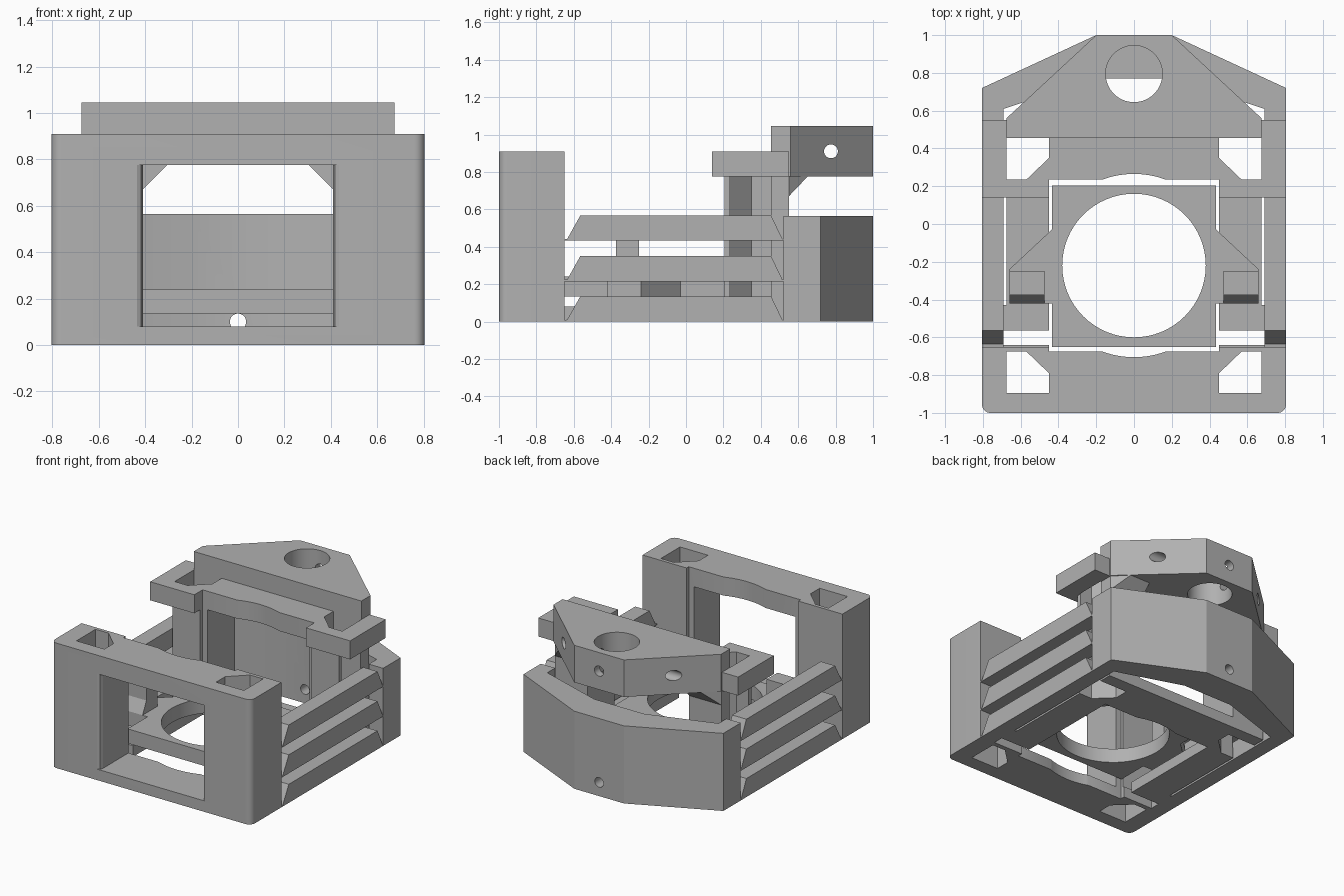
import bpy, bmesh, math
from mathutils import Vector

cube = bpy.data.objects.get("Cube")
if cube:
    bpy.data.objects.remove(cube, do_unlink=True)

grey = bpy.data.materials.new("plain_grey")
grey.use_nodes = True
COLOR = (0.44, 0.44, 0.44, 1)
grey.diffuse_color = COLOR
grey.node_tree.nodes["Principled BSDF"].inputs["Base Color"].default_value = COLOR


def finish(name, bm):
    bmesh.ops.recalc_face_normals(bm, faces=bm.faces)
    mesh = bpy.data.meshes.new(name)
    bm.to_mesh(mesh)
    bm.free()
    mesh.materials.append(grey)
    ob = bpy.data.objects.new(name, mesh)
    bpy.context.collection.objects.link(ob)
    return ob


def prism(name, pts, lo, hi, axis="z"):
    """Extrude a 2D outline along z (xy points) or along x (yz points)."""
    bm = bmesh.new()
    place = (lambda a, b, t: (a, b, t)) if axis == "z" else (lambda a, b, t: (t, a, b))
    face = bm.faces.new([bm.verts.new(place(a, b, lo)) for a, b in pts])
    new = bmesh.ops.extrude_face_region(bm, geom=[face])["geom"]
    move = Vector(place(0, 0, hi - lo))
    bmesh.ops.translate(bm, vec=move, verts=[v for v in new if isinstance(v, bmesh.types.BMVert)])
    return finish(name, bm)


def box(name, x, y, z):
    return prism(name, [(x[0], y[0]), (x[1], y[0]), (x[1], y[1]), (x[0], y[1])], *z)


def hull(name, pts):
    bm = bmesh.new()
    for p in pts:
        bm.verts.new(p)
    bmesh.ops.convex_hull(bm, input=bm.verts)
    return finish(name, bm)


def rod(center, radius, length, axis="z"):
    bpy.ops.mesh.primitive_cylinder_add(vertices=64, radius=radius, depth=length, location=center)
    ob = bpy.context.object
    ob.rotation_euler = {"x": (0, math.pi / 2, 0), "y": (math.pi / 2, 0, 0), "z": (0, 0, 0)}[axis]
    ob.data.materials.append(grey)
    return ob


def cut(ob, cutters):
    for c in cutters:
        m = ob.modifiers.new("cut", "BOOLEAN")
        m.operation, m.solver, m.object = "DIFFERENCE", "EXACT", c
        bpy.context.view_layer.objects.active = ob
        bpy.ops.object.modifier_apply(modifier=m.name)
        bpy.data.objects.remove(c, do_unlink=True)


def flip(pts, s):
    return [(s * p[0],) + tuple(p[1:]) for p in pts]


def both(half):
    """Complete a right-hand outline with its mirror image."""
    return half + flip(half[::-1], -1)


MID = -0.22  # centre of the round opening
SIDES = ((1, "left"), (-1, "right"))


def opening():
    a = math.asin(0.455 / 0.485)
    arc = [a + (math.pi - 2 * a) * i / 16 for i in range(17)]
    top = [(0.45, 0.455)] + [(0.485 * math.cos(t), 0.485 * math.sin(t)) for t in arc] + [(-0.45, 0.455)]
    return prism("opening", [(x, MID + y) for x, y in top] + [(x, MID - y) for x, y in top[::-1]], -0.1, 1.2)


def corner_holes(end):
    half = [(0.45, 0.675), (0.675, 0.675), (0.675, 0.455), (0.57, 0.455), (0.45, 0.57)]
    return [prism("corner", [(s * x, MID + end * y) for x, y in half], -0.1, 1.2) for s, _ in SIDES]


# Front frame with rounded corners, window and corner shafts
R = 0.045
curve = [(0.805 - R + R * math.sin(t), -1 + R - R * math.cos(t))
         for t in [math.pi / 2 * i / 8 for i in range(9)]]
front = prism("front_frame", both(curve + [(0.805, -0.65)]), 0, 0.91)
flare = [(0.46, -1.05), (0.435, -1), (0.418, -0.99), (0.41, -0.97), (0.41, -0.5)]
cut(front, [prism("window", both(flare), 0.08, 0.775), opening()] + corner_holes(-1))

# Floor frame
floor = box("floor_frame", (-0.7, 0.7), (-0.66, 0.55), (0, 0.08))
cut(floor, [opening()] + corner_holes(1))
for s, _ in SIDES:
    slit = prism("slit", flip([(0.675, -0.43), (0.72, -0.43), (0.72, 0.7), (0.675, 0.7)], s), -0.1, 0.2)
    gap = prism("gap", flip([(0.44, -0.64), (0.69, -0.64), (0.69, -0.565), (0.44, -0.565)], s), -0.1, 0.2)
    cut(floor, [slit, gap])

# Thick angled rear wall with a screw hole
rear = prism("rear_wall", both([(0.69, 0.52), (0.805, 0.52), (0.805, 0.72), (0.2, 1)])
             [:4] + flip([(0.2, 1), (0.805, 0.72), (0.805, 0.52), (0.69, 0.52), (0.69, 0.61), (0.2, 0.77)], -1)
             + [(0.2, 0.77), (0.69, 0.61)], 0, 0.565)
cut(rear, [rod((0, 0.9, 0.1), 0.035, 0.6, "y")])

# Side slats, three on each side
slat = [(-0.655, 0), (-0.655, 0.008), (-0.635, 0.01), (-0.565, 0.135),
        (0.455, 0.135), (0.515, 0.01), (0.525, 0.008), (0.525, 0)]
for s, side in SIDES:
    for i, z in enumerate((0, 0.215, 0.432)):
        lo, hi = sorted((s * 0.69, s * 0.805))
        prism(f"{side}_slat_{i + 1}", [(y, h + z) for y, h in slat], lo, hi, "x")

# Upper crossbar
bar = box("crossbar", (-0.805, 0.805), (0.14, 0.55), (0.775, 0.91))
cut(bar, [opening()] + corner_holes(1))

# Rear columns, open to the outside, and their gussets under the head
column = [(0.41, 0.235), (0.45, 0.235), (0.45, 0.205), (0.67, 0.205), (0.67, 0.235), (0.57, 0.235),
          (0.45, 0.35), (0.45, 0.455), (0.67, 0.455), (0.67, 0.55), (0.41, 0.55)]
for s, side in SIDES:
    prism(f"{side}_column", flip(column, s), 0, 0.78)
    hull(f"{side}_rear_gusset", flip([(0.41, 0.55, 0.67), (0.67, 0.55, 0.67), (0.41, 0.55, 0.78),
         (0.67, 0.55, 0.78), (0.41, 0.655, 0.78), (0.57, 0.655, 0.78)], s))
    hull(f"{side}_inner_gusset", flip([(x, y, z) for y in (0.455, 0.55)
         for x, z in ((0.41, 0.67), (0.41, 0.78), (0.3, 0.78))], s))

# Clamp head with vertical bore and cross drillings
head = prism("clamp_head", both([(0.675, 0.455), (0.675, 0.56), (0.2, 1)]), 0.775, 1.045)
cut(head, [rod((0, 0.795, 0.9), 0.15, 1), rod((0, 0.775, 0.91), 0.037, 2, "x"),
           rod((0, 1, 0.91), 0.037, 0.4, "y")])

# Carrier plate with round hole and side wings
half = [(0.435, -0.65), (0.435, -0.42), (0.475, -0.42), (0.66, -0.42), (0.66, -0.24), (0.435, -0.03), (0.435, 0.205)]
plate = prism("carrier_plate", both(half), 0.135, 0.24)
cut(plate, [rod((0, MID, 0.2), 0.38, 1)])

# Hook posts on the wings
post = [(-0.42, 0.2), (-0.42, 0.24), (-0.375, 0.33), (-0.375, 0.5), (-0.25, 0.5), (-0.25, 0.2)]
for s, side in SIDES:
    lo, hi = sorted((s * 0.475, s * 0.66))
    prism(f"{side}_post", post, lo, hi, "x")

# Smooth the rounded surfaces, keep hard edges
bpy.ops.object.select_all(action="DESELECT")
for ob in bpy.context.collection.objects:
    if ob.type == "MESH" and grey.name in ob.data.materials:
        ob.select_set(True)
        bpy.context.view_layer.objects.active = ob
bpy.ops.object.shade_smooth_by_angle(angle=math.radians(20))
